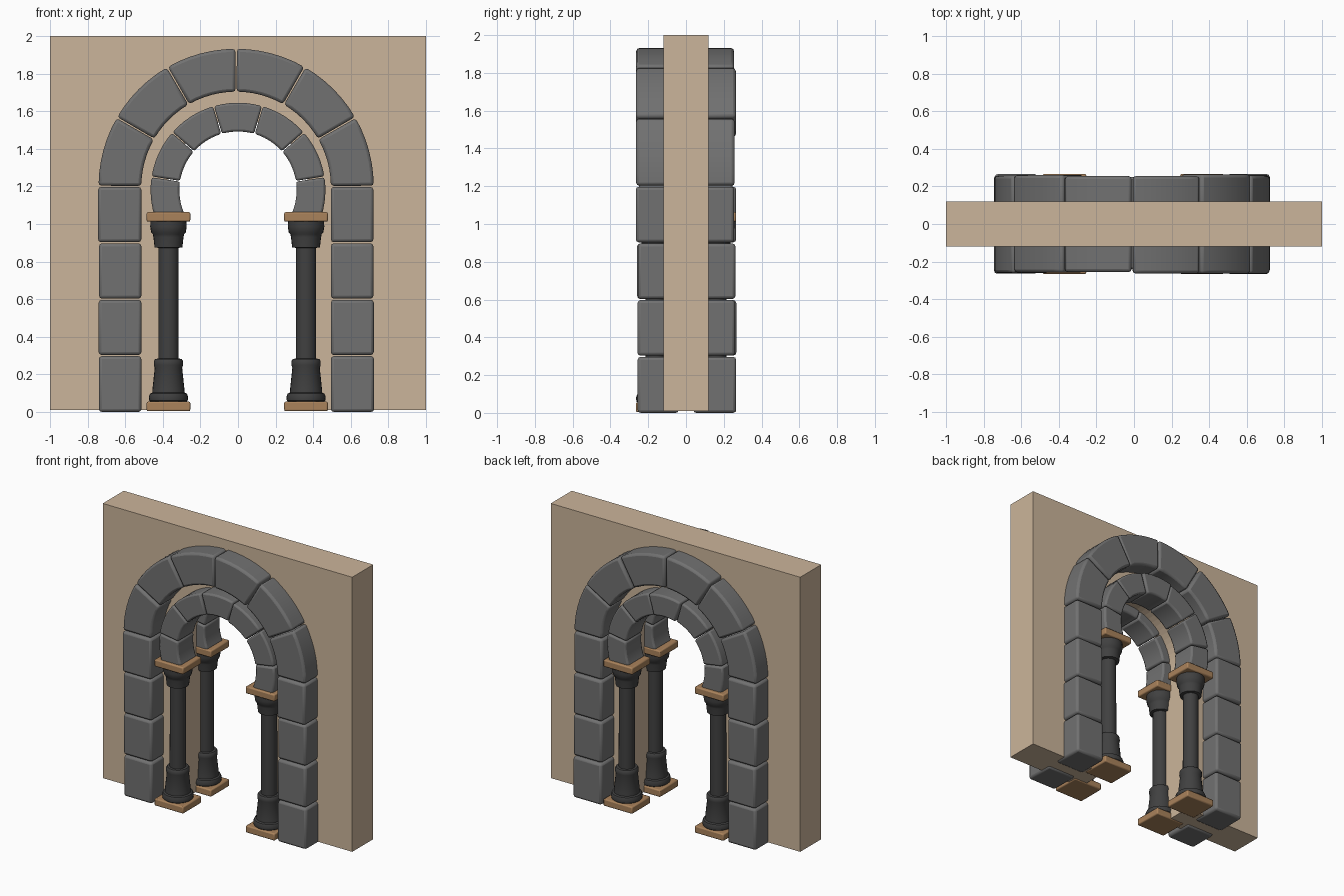
import bpy, bmesh, math, random
from mathutils import Vector

if "Cube" in bpy.data.objects:
    bpy.data.objects.remove(bpy.data.objects["Cube"])

random.seed(4)


def material(name, rgb):
    m = bpy.data.materials.new(name)
    m.diffuse_color = (*rgb, 1)
    m.use_nodes = True
    m.node_tree.nodes["Principled BSDF"].inputs["Base Color"].default_value = m.diffuse_color
    return m


TAN = material("tan_plaster", (0.60, 0.46, 0.325))
STONE = material("grey_stone", (0.165, 0.165, 0.165))
DARK = material("dark_column_stone", (0.052, 0.052, 0.052))
BROWN = material("brown_slab", (0.40, 0.225, 0.105))


def finish(name, bm, mat, bevel=0.0, smooth=True):
    bmesh.ops.recalc_face_normals(bm, faces=bm.faces)
    me = bpy.data.meshes.new(name)
    bm.to_mesh(me)
    bm.free()
    me.materials.append(mat)
    ob = bpy.data.objects.new(name, me)
    bpy.context.collection.objects.link(ob)
    if bevel:
        mod = ob.modifiers.new("worn_edges", 'BEVEL')
        mod.width = bevel
        mod.segments = 2
        mod.limit_method = 'ANGLE'
        mod.angle_limit = math.radians(40)
    if smooth:
        bpy.ops.object.select_all(action='DESELECT')
        ob.select_set(True)
        bpy.context.view_layer.objects.active = ob
        bpy.ops.object.shade_smooth_by_angle(angle=math.radians(35))
    return ob


def prism(name, outline, y0, y1, mat, bevel=0.0, smooth=True):
    """Extrude an outline in x, z from depth y0 to y1."""
    bm = bmesh.new()
    face = bm.faces.new([bm.verts.new((x, y0, z)) for x, z in outline])
    ext = bmesh.ops.extrude_face_region(bm, geom=[face])
    moved = [g for g in ext["geom"] if isinstance(g, bmesh.types.BMVert)]
    bmesh.ops.translate(bm, verts=moved, vec=Vector((0, y1 - y0, 0)))
    return finish(name, bm, mat, bevel, smooth)


def arc(cx, cz, r, a0, a1, n):
    return [(cx + r * math.cos(math.radians(a0 + (a1 - a0) * i / n)),
             cz + r * math.sin(math.radians(a0 + (a1 - a0) * i / n))) for i in range(n + 1)]


def voussoirs(name, side, cx, cz, ri, ro, start, step, count, near, far, gap, bevel, floor=0.0):
    """Ring of wedge stones on one face of the wall."""
    for i in range(count):
        a0, a1 = start + i * step + gap, start + (i + 1) * step - gap
        pts = arc(cx, cz, ro, a0, a1, 6) + arc(cx, cz, ri, a1, a0, 6)
        pts = [(x, max(z, floor)) for x, z in pts]
        depth = far + random.uniform(-0.006, 0.006)
        prism(f"{name}_{i + 1}", pts, side * near, side * depth, STONE, bevel)


# wall with a round-headed doorway open at the bottom
W = 0.375
opening = [(W, 0.01)] + arc(0, 1.18, W, 0, 180, 32) + [(-W, 0.01)]
prism("wall", [(-1, 0.01), (-1, 2), (1, 2), (1, 0.01)] + opening, -0.12, 0.12, TAN, smooth=False)

# column profile: radius, height
PROFILE = [(0.085, 0.045), (0.102, 0.06), (0.105, 0.08), (0.098, 0.098), (0.086, 0.103),
           (0.085, 0.12), (0.073, 0.235), (0.078, 0.25), (0.077, 0.272), (0.07, 0.282),
           (0.054, 0.284), (0.053, 0.873), (0.074, 0.876), (0.080, 0.93), (0.083, 0.945),
           (0.092, 0.955), (0.097, 0.985), (0.096, 1.02)]


def column(name, x, y):
    bm = bmesh.new()
    n = 24
    rings = [[bm.verts.new((x + r * math.cos(2 * math.pi * k / n),
                            y + r * math.sin(2 * math.pi * k / n), z)) for k in range(n)]
             for r, z in PROFILE]
    for a, b in zip(rings, rings[1:]):
        for k in range(n):
            bm.faces.new((a[k], a[(k + 1) % n], b[(k + 1) % n], b[k]))
    bm.faces.new(rings[0])
    bm.faces.new(rings[-1])
    finish(name, bm, DARK)


def slab(name, x, y, z0, z1):
    hx, hy = 0.116, 0.106
    prism(name, [(x - hx, z0), (x + hx, z0), (x + hx, z1), (x - hx, z1)],
          y - hy, y + hy, BROWN, 0.008)


for side, face in ((-1, "front"), (1, "back")):
    # outer piers of four blocks each, then six wedge stones
    cx, ri, ro = -0.01, 0.504, 0.732
    for s, hand in ((-1, "left"), (1, "right")):
        for i in range(4):
            z0, z1 = i * 0.3 + (0.003 if i else 0), (i + 1) * 0.3 - 0.003
            xa, xb = cx + s * ri, cx + s * (ro + random.uniform(-0.003, 0.003))
            depth = 0.26 + random.uniform(-0.007, 0.007)
            prism(f"{face}_{hand}_pier_block_{i + 1}", [(xa, z0), (xb, z0), (xb, z1), (xa, z1)],
                  side * 0.038, side * depth, STONE, 0.016)
    voussoirs(f"{face}_outer_arch_stone", side, cx, 1.2, ri, ro, 0, 30, 6,
              0.038, 0.26, 0.3, 0.016)
    # inner arch springing from the column capitals
    voussoirs(f"{face}_inner_arch_stone", side, 0, 1.18, 0.312, 0.465, -23.75, 32.5, 7,
              0.06, 0.245, 0.35, 0.012, 1.03)
    # columns with base and capital slabs
    for x, hand in ((-0.37, "left"), (0.362, "right")):
        y = side * 0.16
        column(f"{face}_{hand}_column", x, y)
        slab(f"{face}_{hand}_base_slab", x, y, 0.004, 0.055)
        slab(f"{face}_{hand}_capital_slab", x, y, 1.012, 1.063)
